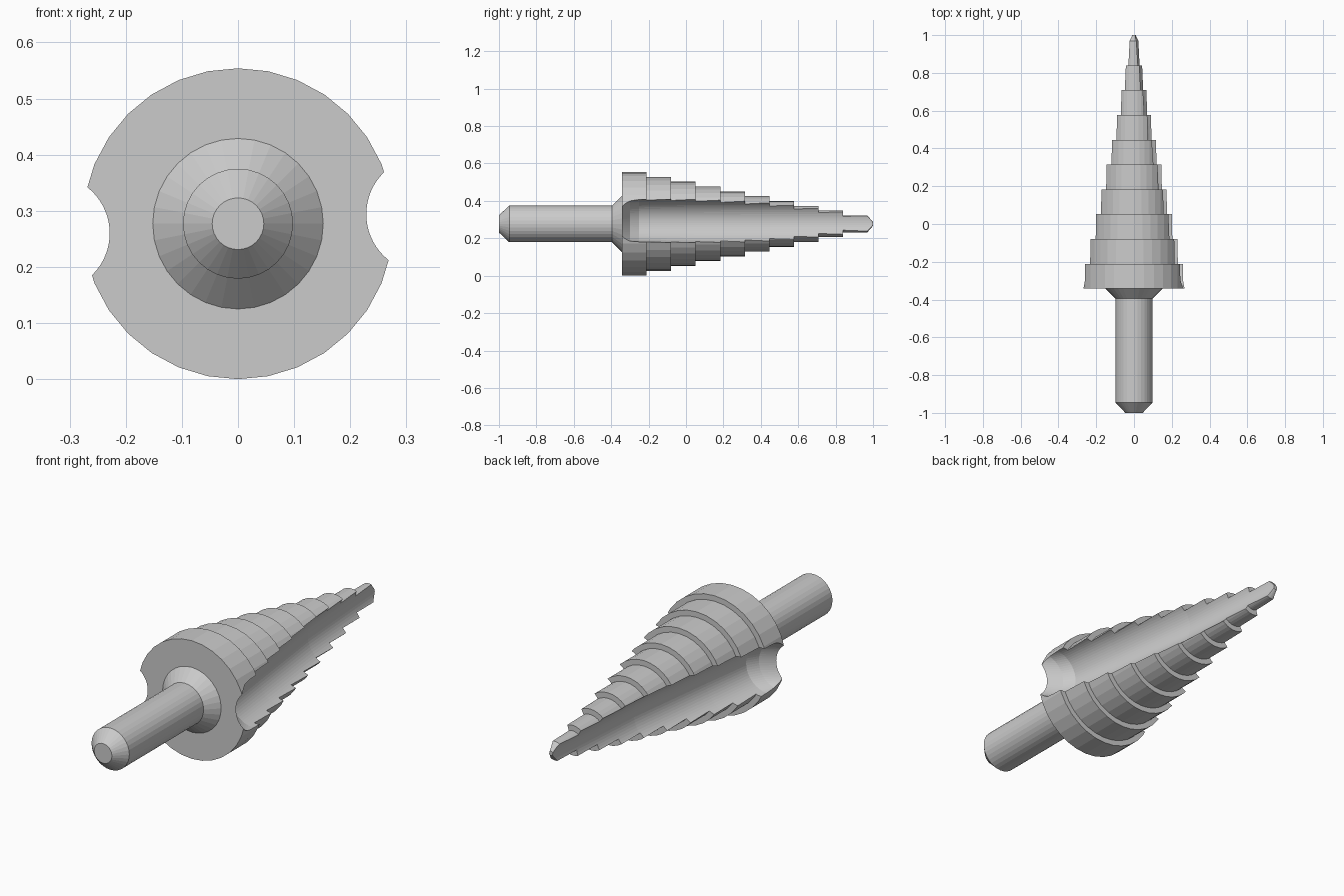
import bpy, bmesh, math
from mathutils import Vector

cube = bpy.data.objects.get("Cube")
if cube:
    bpy.data.objects.remove(cube, do_unlink=True)

AXIS_Z = 0.277
SIDES = 32

steel = bpy.data.materials.new("steel grey")
steel.use_nodes = True
STEEL = (0.6, 0.6, 0.6, 1)
steel.diffuse_color = STEEL
steel.node_tree.nodes["Principled BSDF"].inputs["Base Color"].default_value = STEEL


def loft(name, sections, sides):
    """Capped tube through circles (y, x centre, z centre, radius) facing along y."""
    bm = bmesh.new()
    rings = []
    for y, cx, cz, r in sections:
        angles = [2 * math.pi * i / sides for i in range(sides)]
        rings.append([bm.verts.new((cx + r * math.sin(a), y, cz + r * math.cos(a)))
                      for a in angles])
    for a, b in zip(rings, rings[1:]):
        for i in range(sides):
            j = (i + 1) % sides
            bm.faces.new((a[i], a[j], b[j], b[i]))
    bm.faces.new(rings[0])
    bm.faces.new(rings[-1])
    bmesh.ops.recalc_face_normals(bm, faces=bm.faces)
    mesh = bpy.data.meshes.new(name)
    bm.to_mesh(mesh)
    bm.free()
    mesh.materials.append(steel)
    obj = bpy.data.objects.new(name, mesh)
    bpy.context.collection.objects.link(obj)
    return obj


# Shank with chamfered end, flared collar, then ten shrinking steps and a blunt tip
profile = [(-1.0, 0.046), (-0.945, 0.098), (-0.395, 0.098), (-0.342, 0.152)]
STEPS, START, LENGTH = 10, -0.342, 0.1313
for i in range(STEPS):
    radius = 0.277 - 0.0258 * i
    y0 = START + LENGTH * i
    y1 = y0 + LENGTH if i < STEPS - 1 else 0.97
    profile += [(y0, radius), (y1, radius)]
profile.append((1.0, 0.01))
bit = loft("step_drill_bit", [(y, 0, AXIS_Z, r) for y, r in profile], SIDES)

# Two opposite flutes that run out at the collar and leave a thin web at the tip
flute_path = [(-0.38, 0.375, 0.095), (-0.345, 0.337, 0.104), (-0.30, 0.278, 0.110),
              (-0.25, 0.250, 0.113), (0.0, 0.220, 0.118), (0.45, 0.165, 0.120),
              (1.05, 0.124, 0.120)]
for label, side in (("left", 1), ("right", -1)):
    cutter = loft("flute_cutter_" + label,
                  [(y, side * x, AXIS_Z + side * 0.017, r) for y, x, r in flute_path], 64)
    cutter.hide_render = True
    cutter.hide_set(True)
    cutter.display_type = 'WIRE'
    cut = bit.modifiers.new("flute_" + label, 'BOOLEAN')
    cut.operation = 'DIFFERENCE'
    cut.solver = 'EXACT'
    cut.object = cutter
